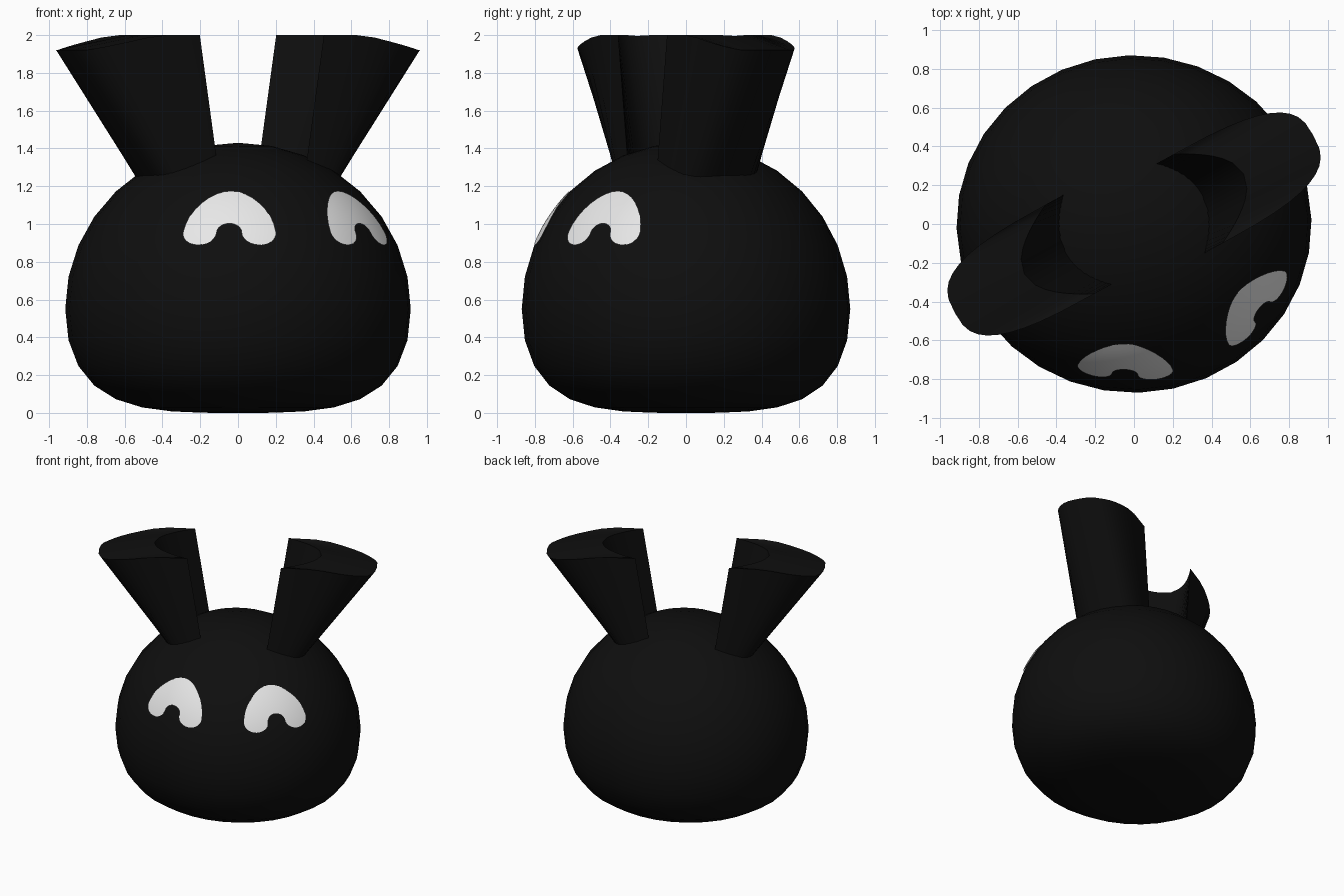
import bpy, bmesh
from math import sin, cos, pi, radians, sqrt, copysign
from mathutils import Matrix

cube = bpy.data.objects.get("Cube")
if cube:
    bpy.data.objects.remove(cube, do_unlink=True)

RX, RY, MID, TOP = 0.915, 0.87, 0.55, 0.88   # body radii, widest height, dome height


def material(name, value):
    mat = bpy.data.materials.new(name)
    mat.use_nodes = True
    color = (value, value, value, 1)
    mat.diffuse_color = color
    bsdf = mat.node_tree.nodes["Principled BSDF"]
    bsdf.inputs["Base Color"].default_value = color
    bsdf.inputs["Roughness"].default_value = 0.8
    return mat


def finish(bm, name, mat, recalc=True):
    if recalc:
        bmesh.ops.recalc_face_normals(bm, faces=bm.faces)
    mesh = bpy.data.meshes.new(name)
    bm.to_mesh(mesh)
    bm.free()
    obj = bpy.data.objects.new(name, mesh)
    bpy.context.collection.objects.link(obj)
    mesh.materials.append(mat)
    bpy.ops.object.select_all(action='DESELECT')
    obj.select_set(True)
    bpy.context.view_layer.objects.active = obj
    bpy.ops.object.shade_smooth_by_angle(angle=radians(40))
    return obj


def bridge(bm, a, b):
    for i in range(len(a) - 1):
        bm.faces.new((a[i], a[i + 1], b[i + 1], b[i]))


black = material("soft black", 0.0045)
white = material("eye white", 0.8)

# Body: sphere with a tall dome and a flattened underside
bm = bmesh.new()
bmesh.ops.create_uvsphere(bm, u_segments=32, v_segments=16, radius=1,
                          matrix=Matrix.Rotation(radians(1.5), 4, 'Z'))
for v in bm.verts:
    t = v.co.z
    z = MID + TOP * t if t >= 0 else MID * max(0, 1 + t) ** 1.65
    v.co = (v.co.x * RX, v.co.y * RY, z)
finish(bm, "body", black)


# Ears: flaring, rounded outside, grooved on the side facing the middle
def ear(name, turn):
    bm = bmesh.new()
    n = 20
    outer, inner = [], []
    for i in range(n + 1):
        a = -pi / 2 + pi * i / n
        s = copysign(abs(sin(a)) ** (2 / 3), sin(a))
        c = max(0, cos(a)) ** (2 / 3)
        outer.append((0.35 + 0.68 * c, s))
        inner.append((0.35 + 0.27 * (1 - s * s), s))

    def ring(points, base):
        verts = []
        for u, s in points:
            z = 2 - 0.08 * min(1, max(0, (u - 0.6) / 0.38))
            if base:
                u, z = 0.21 + (u - 0.35) * 0.3, 1.1
            verts.append(bm.verts.new((u, -0.045 + 0.262 * s, z)))
        return verts

    top_out, top_in = ring(outer, False), ring(inner, False)
    low_out, low_in = ring(outer, True), ring(inner, True)
    bridge(bm, low_out, top_out)
    bridge(bm, top_out, top_in)
    bridge(bm, top_in, low_in)
    bridge(bm, low_in, low_out)
    bmesh.ops.remove_doubles(bm, verts=bm.verts, dist=0.0001)
    bmesh.ops.rotate(bm, verts=bm.verts, matrix=Matrix.Rotation(radians(turn), 3, 'Z'))
    finish(bm, name, black)


ear("left_ear", 28.8)
ear("right_ear", 208.8)


# Eyes: thin arched plates that follow the body surface
def eye(name, heading):
    half, foot, rx, rz, z0 = 0.086, 0.068, 0.148, 0.132, 0.955
    stations = []                      # centre, across direction, half width
    caps = [foot * sin(k * pi / 12) for k in range(6, 0, -1)]
    for d in caps:
        stations.append((rx, z0 - d, 1, 0, half * sqrt(max(0.001, 1 - (d / foot) ** 2))))
    for i in range(17):
        a = pi * i / 16
        stations.append((rx * cos(a), z0 + rz * sin(a), cos(a), sin(a), half))
    for d in reversed(caps):
        stations.append((-rx, z0 - d, -1, 0, half * sqrt(max(0.001, 1 - (d / foot) ** 2))))
    bm = bmesh.new()
    rows = []
    for x, z, dx, dz, w in stations:
        row = []
        for j in range(-3, 4):
            px, pz = x + dx * w * j / 3, z + dz * w * j / 3
            az = radians(heading) + px / 0.765
            r = sqrt(1 - ((pz - MID) / TOP) ** 2) + 0.005
            row.append(bm.verts.new((RX * r * sin(az), -RY * r * cos(az), pz + 0.002)))
        rows.append(row)
    for a, b in zip(rows, rows[1:]):
        bridge(bm, a, b)
    # Make the plate face away from the body
    bm.normal_update()
    if sum(f.normal.dot(f.calc_center_median()) for f in bm.faces) < 0:
        bmesh.ops.reverse_faces(bm, faces=bm.faces)
    finish(bm, name, white, recalc=False)


eye("right_eye", -3.3)
eye("left_eye", 54.3)
